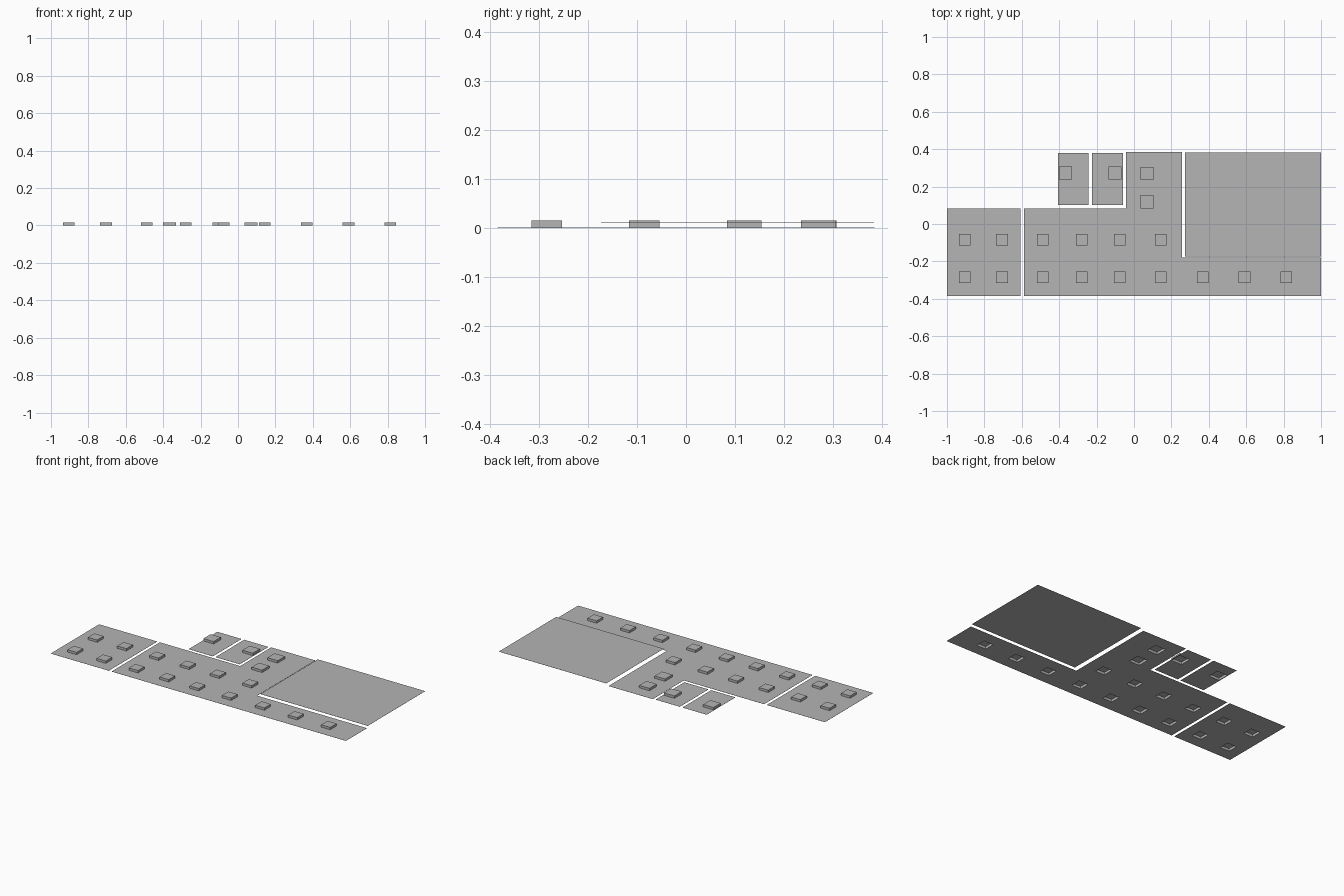
import bpy, bmesh

if "Cube" in bpy.data.objects:
    bpy.data.objects.remove(bpy.data.objects["Cube"])

LIGHT_H = 0.015
ROOM_Z = 0.0115
THICK = 0.0005

grey = bpy.data.materials.new("mid_grey")
grey.diffuse_color = (0.46, 0.46, 0.46, 1)
grey.use_nodes = True
grey.node_tree.nodes["Principled BSDF"].inputs["Base Color"].default_value = grey.diffuse_color


def finish(name, bm):
    bmesh.ops.remove_doubles(bm, verts=bm.verts, dist=1e-5)
    me = bpy.data.meshes.new(name)
    bm.to_mesh(me)
    bm.free()
    me.materials.append(grey)
    ob = bpy.data.objects.new(name, me)
    bpy.context.collection.objects.link(ob)
    return ob


def inside(x, y, rects):
    return any(a < x < c and b < y < d for a, b, c, d in rects)


def ceiling(name, rects, lights=(), z=0.0):
    """Thin sheet made from a union of rectangles, with openings at the lights."""
    holes = [h for h in lights if inside((h[0] + h[2]) / 2, (h[1] + h[3]) / 2, rects)]
    cuts = list(rects) + holes
    xs = sorted({v for r in cuts for v in (r[0], r[2])})
    ys = sorted({v for r in cuts for v in (r[1], r[3])})
    bm = bmesh.new()
    for x0, x1 in zip(xs, xs[1:]):
        for y0, y1 in zip(ys, ys[1:]):
            mx, my = (x0 + x1) / 2, (y0 + y1) / 2
            if inside(mx, my, rects) and not inside(mx, my, holes):
                bm.faces.new([bm.verts.new((x, y, z)) for x, y in
                              ((x0, y0), (x1, y0), (x1, y1), (x0, y1))])
    bmesh.ops.remove_doubles(bm, verts=bm.verts, dist=1e-5)
    bmesh.ops.dissolve_limit(bm, angle_limit=0.01, verts=bm.verts, edges=bm.edges)
    # give the sheet its thickness
    ret = bmesh.ops.extrude_face_region(bm, geom=bm.faces[:], use_keep_orig=True)
    for v in ret["geom"]:
        if isinstance(v, bmesh.types.BMVert):
            v.co.z += THICK
    bmesh.ops.recalc_face_normals(bm, faces=bm.faces)
    return finish(name, bm)


def light_box(name, rect):
    """Recessed light housing, open underneath."""
    a, b, c, d = rect
    bm = bmesh.new()
    bmesh.ops.create_cube(bm, size=1)
    for v in bm.verts:
        v.co = (c if v.co.x > 0 else a, d if v.co.y > 0 else b,
                LIGHT_H if v.co.z > 0 else 0)
    bm.normal_update()
    bmesh.ops.delete(bm, geom=[f for f in bm.faces if f.normal.z < -0.9],
                     context='FACES_ONLY')
    return finish(name, bm)


# light positions: two long rows, then the back rooms
centres = [(x, -0.284, 0.031) for x in
           (-0.904, -0.706, -0.488, -0.280, -0.076, 0.143, 0.368, 0.591, 0.814)]
centres += [(x, -0.085, 0.031) for x in
            (-0.904, -0.706, -0.488, -0.280, -0.076, 0.143)]
centres += [(0.069, 0.119, 0.035), (0.069, 0.270, 0.035),
            (-0.366, 0.272, 0.035), (-0.101, 0.272, 0.035)]
lights = [(x - h, y - h, x + h, y + h) for x, y, h in centres]

# ceiling sheets
ceiling("left_room_ceiling", [(-1, -0.384, -0.606, 0.084)], lights)
ceiling("main_ceiling", [(-0.588, -0.384, 0.256, 0.084),
                         (0.256, -0.384, 1, -0.180),
                         (-0.044, 0.084, 0.256, 0.384)], lights)
ceiling("small_room_ceiling_left", [(-0.406, 0.102, -0.242, 0.380)], lights)
ceiling("small_room_ceiling_right", [(-0.224, 0.102, -0.060, 0.380)], lights)
ceiling("raised_room_ceiling", [(0.272, -0.173, 1, 0.383)], z=ROOM_Z)

# light housings
for i, r in enumerate(lights):
    light_box(f"ceiling_light_{i + 1}", r)
